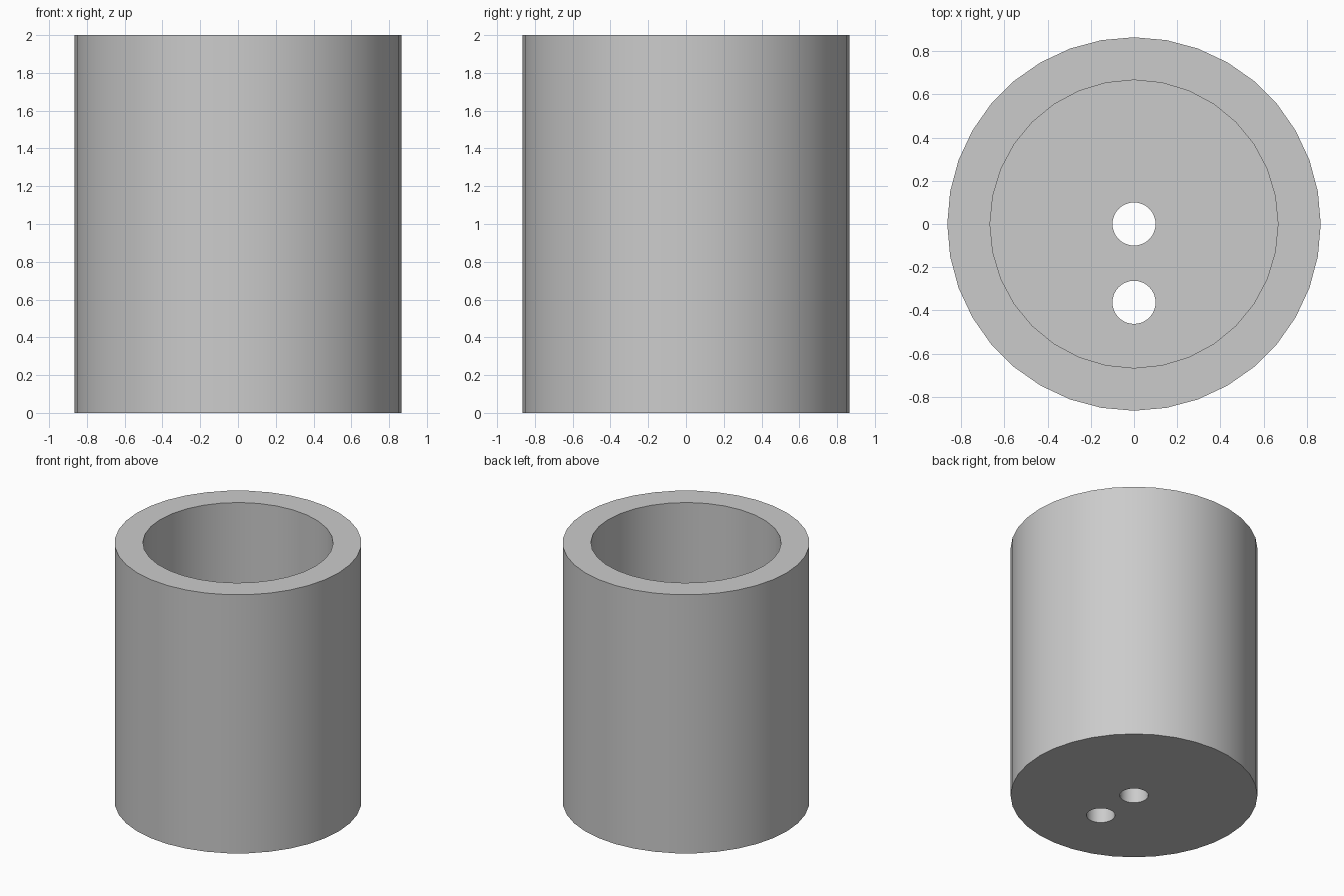
import bpy
import math

default = bpy.data.objects.get("Cube")
if default:
    bpy.data.objects.remove(default, do_unlink=True)

HEIGHT = 2.0
OUTER_RADIUS = 0.865
INNER_RADIUS = 0.667
FLOOR = 0.2
HOLE_RADIUS = 0.1

grey = bpy.data.materials.new("light grey")
grey.use_nodes = True
colour = (0.6, 0.6, 0.6, 1)
grey.diffuse_color = colour
grey.node_tree.nodes["Principled BSDF"].inputs["Base Color"].default_value = colour


def cylinder(name, radius, bottom, top, sides, y=0.0):
    bpy.ops.mesh.primitive_cylinder_add(
        vertices=sides, radius=radius, depth=top - bottom,
        location=(0, y, (bottom + top) / 2))
    obj = bpy.context.object
    obj.name = name
    obj.data.materials.append(grey)
    return obj


def cut(target, cutter):
    mod = target.modifiers.new(cutter.name, "BOOLEAN")
    mod.operation = "DIFFERENCE"
    mod.solver = "EXACT"
    mod.object = cutter
    cutter.hide_render = True
    bpy.context.view_layer.objects.active = target
    bpy.ops.object.modifier_apply(modifier=mod.name)
    bpy.data.objects.remove(cutter, do_unlink=True)


# Outer body
cup = cylinder("cup_body", OUTER_RADIUS, 0, HEIGHT, 36)

# Hollow interior, open at the top
cut(cup, cylinder("interior_cutter", INNER_RADIUS, FLOOR, HEIGHT + 0.2, 32))

# Two round holes through the floor: centre and front
for y in (0.0, -0.363):
    cut(cup, cylinder("floor_hole_cutter", HOLE_RADIUS, -0.1, FLOOR + 0.1, 32, y))

# Smooth walls with crisp rims
bpy.ops.object.select_all(action="DESELECT")
cup.select_set(True)
bpy.context.view_layer.objects.active = cup
bpy.ops.object.shade_smooth_by_angle(angle=math.radians(30))
